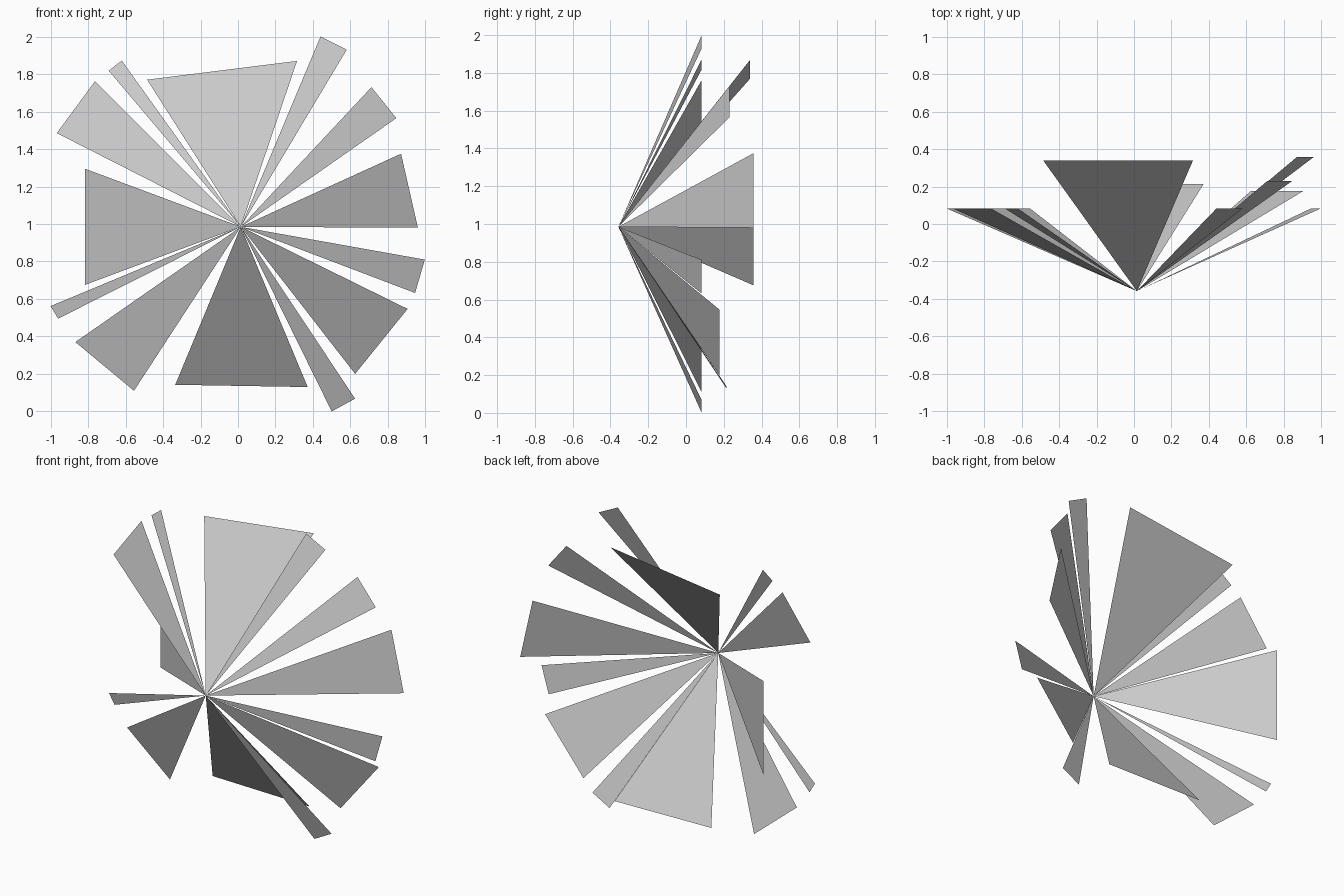
import bpy

# All shards fan out from one shared point at the front
APEX = (0.015, -0.358, 0.985)

# Outer edge of each shard: depth y, then (x, z) of its two outer corners
SHARDS = [
    (0.34, (-0.485, 1.77), (0.315, 1.87)),
    (0.083, (0.44, 2.0), (0.58, 1.93)),
    (0.23, (0.712, 1.73), (0.845, 1.565)),
    (0.358, (0.87, 1.375), (0.96, 0.98)),
    (0.083, (0.997, 0.81), (0.945, 0.632)),
    (0.177, (0.905, 0.547), (0.625, 0.20)),
    (0.083, (0.625, 0.068), (0.50, 0.0)),
    (0.214, (0.372, 0.13), (-0.335, 0.142)),
    (0.083, (-0.555, 0.11), (-0.868, 0.37)),
    (0.083, (-0.96, 0.495), (-1.0, 0.562)),
    (0.358, (-0.817, 0.675), (-0.817, 1.295)),
    (0.083, (-0.967, 1.485), (-0.763, 1.762)),
    (0.083, (-0.69, 1.818), (-0.62, 1.872)),
]


def add_shard(name, y, a, b):
    """Flat single-sided triangle from the apex to an outer edge."""
    mesh = bpy.data.meshes.new(name)
    verts = [APEX, (a[0], y, a[1]), (b[0], y, b[1])]
    mesh.from_pydata(verts, [], [(0, 2, 1)])
    # Outer corners run clockwise seen from the front, so turn the face to -y
    if mesh.polygons[0].normal.y > 0:
        mesh.flip_normals()
    mesh.update()
    obj = bpy.data.objects.new(name, mesh)
    bpy.context.collection.objects.link(obj)
    return obj


# Burst of shards, clockwise from the top
for i, (y, a, b) in enumerate(SHARDS, 1):
    add_shard(f"burst_shard_{i:02d}", y, a, b)
